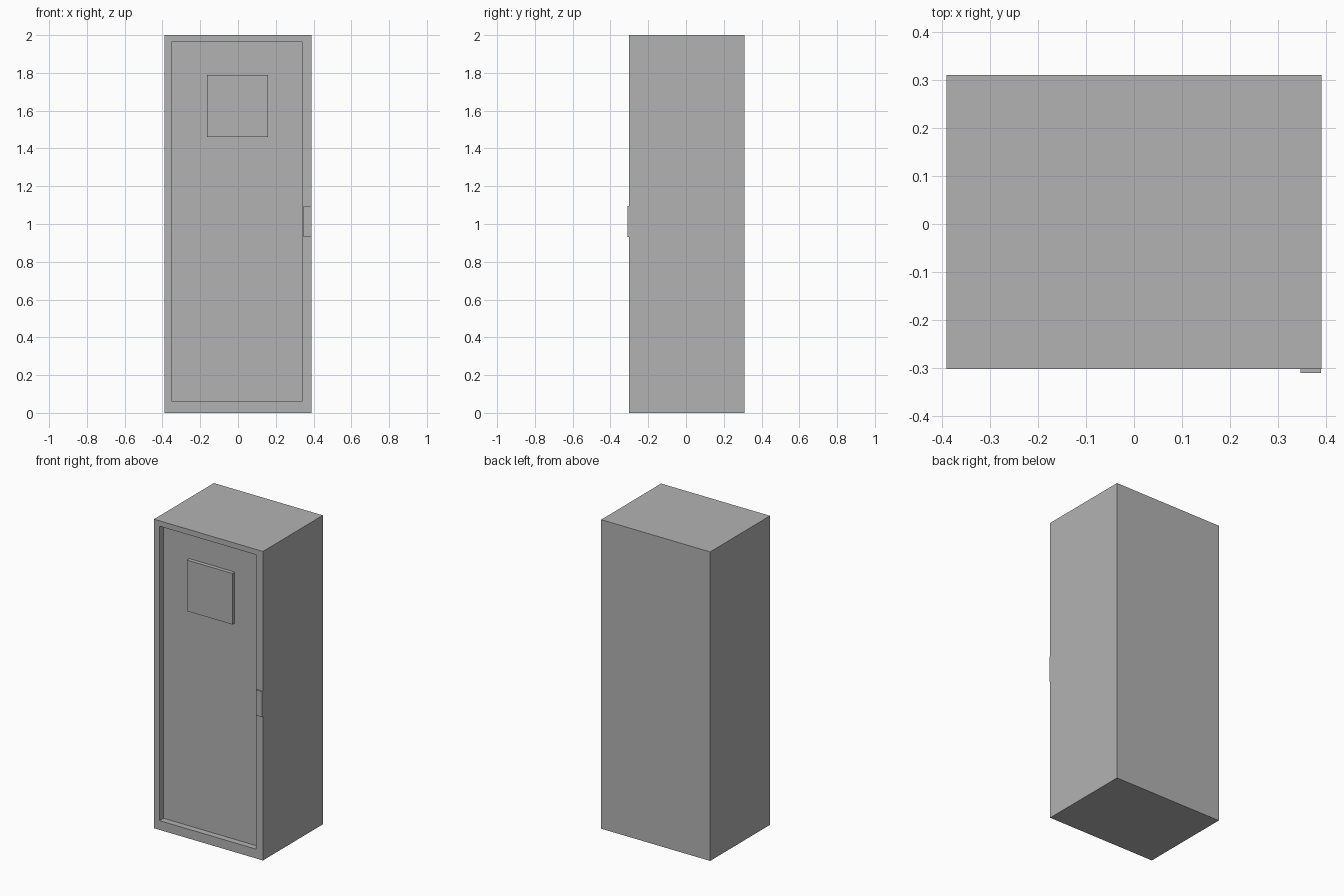
import bpy
import bmesh

cube = bpy.data.objects.get("Cube")
if cube:
    bpy.data.objects.remove(cube, do_unlink=True)

grey = bpy.data.materials.new("plain grey")
grey.use_nodes = True
colour = (0.45, 0.45, 0.45, 1)
grey.diffuse_color = colour
grey.node_tree.nodes["Principled BSDF"].inputs["Base Color"].default_value = colour

FRONT, BACK = -0.302, 0.31
DOOR_Y = FRONT + 0.04


def box_mesh(x, y, z):
    """Box spanning the (low, high) range given on each axis."""
    bm = bmesh.new()
    bmesh.ops.create_cube(bm, size=1)
    for v in bm.verts:
        v.co = [r[1] if c > 0 else r[0] for c, r in zip(v.co, (x, y, z))]
    return bm


def finish(name, bm):
    bmesh.ops.recalc_face_normals(bm, faces=bm.faces)
    mesh = bpy.data.meshes.new(name)
    bm.to_mesh(mesh)
    bm.free()
    mesh.materials.append(grey)
    obj = bpy.data.objects.new(name, mesh)
    bpy.context.collection.objects.link(obj)
    return obj


# Cabinet body with a door recessed into the front frame
bm = box_mesh((-0.39, 0.39), (FRONT, BACK), (0, 2))
bm.normal_update()
door = min(bm.faces, key=lambda f: f.calc_center_median().y)
bmesh.ops.inset_region(bm, faces=[door], thickness=0.04)
for v in door.verts:
    v.co.x = 0.34 if v.co.x > 0 else -0.35
    v.co.z = 1.965 if v.co.z > 1 else 0.06
pushed = bmesh.ops.extrude_discrete_faces(bm, faces=[door])["faces"]
for v in pushed[0].verts:
    v.co.y = DOOR_Y
finish("cabinet_body", bm)

# Raised square panel on the door
finish("door_panel", box_mesh((-0.165, 0.16), (DOOR_Y - 0.025, DOOR_Y), (1.46, 1.79)))

# Thin latch plate on the frame
finish("latch_plate", box_mesh((0.346, 0.389), (-0.31, FRONT), (0.93, 1.095)))
